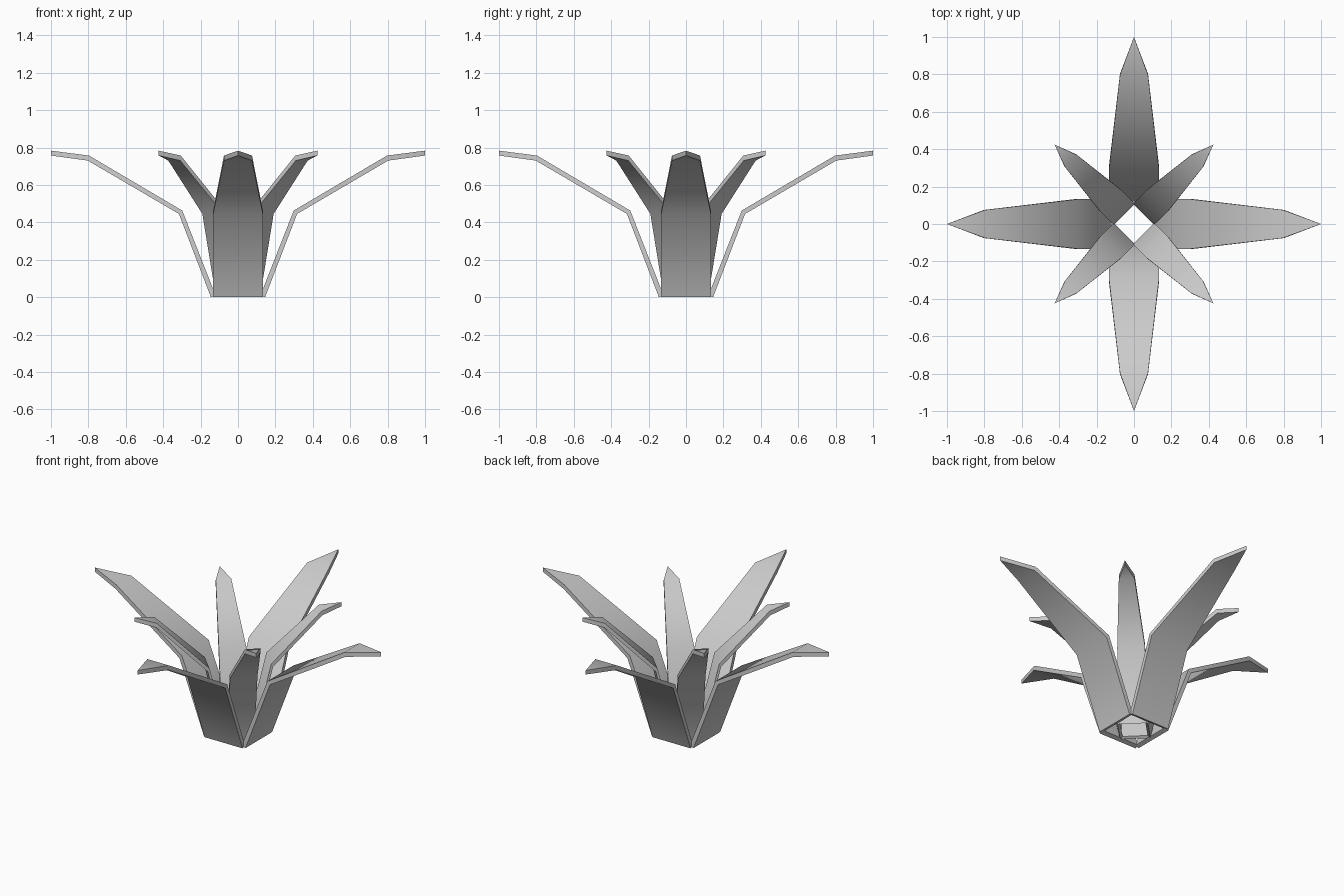
import bpy
import bmesh
import math
from mathutils import Matrix

cube = bpy.data.objects.get("Cube")
if cube:
    bpy.data.objects.remove(cube, do_unlink=True)

# Single grey leaf colour
GREY = (0.6, 0.6, 0.6, 1.0)
leaf_grey = bpy.data.materials.new("leaf grey")
leaf_grey.use_nodes = True
leaf_grey.diffuse_color = GREY
leaf_grey.node_tree.nodes["Principled BSDF"].inputs["Base Color"].default_value = GREY

# Leaf stations: (underside radius, height), (upper radius, height), half width
STATIONS = [
    ((0.145, 0.0), (0.12, 0.01), 0.133),
    ((0.316, 0.445), (0.298, 0.463), 0.133),
    ((0.803, 0.73), (0.797, 0.757), 0.075),
]
TIP = ((1.0, 0.757), (1.0, 0.783))


def make_leaf(name, angle, spread):
    """Bent, pointed slab growing outward at the given angle."""
    bm = bmesh.new()
    rings = []
    for under, upper, half in STATIONS:
        rings.append([bm.verts.new((r, y, z)) for (r, z), y in
                      ((under, -half), (under, half), (upper, half), (upper, -half))])
    low, high = [bm.verts.new((r, 0, z)) for r, z in TIP]

    # Base cap and the long slab sections
    bm.faces.new(rings[0])
    for a, b in zip(rings, rings[1:]):
        for i in range(4):
            j = (i + 1) % 4
            bm.faces.new((a[i], a[j], b[j], b[i]))

    # Pointed end
    a, b, c, d = rings[-1]
    for face in ((a, b, low), (c, d, high), (b, c, high, low), (d, a, low, high)):
        bm.faces.new(face)

    bm.transform(Matrix.Rotation(angle, 4, "Z") @ Matrix.Diagonal((spread, spread, 1, 1)))
    bmesh.ops.recalc_face_normals(bm, faces=bm.faces)
    mesh = bpy.data.meshes.new(name)
    bm.to_mesh(mesh)
    bm.free()
    mesh.materials.append(leaf_grey)
    leaf = bpy.data.objects.new(name, mesh)
    bpy.context.collection.objects.link(leaf)
    return leaf


# Four wide outer leaves and four narrow inner leaves between them
leaves = []
for i, (side, corner) in enumerate((("left", "back_left"), ("back", "back_right"),
                                    ("right", "front_right"), ("front", "front_left"))):
    turn = i * math.pi / 2
    leaves.append(make_leaf("outer_leaf_" + side, turn, 1.0))
    leaves.append(make_leaf("inner_leaf_" + corner, turn + math.pi / 4, 0.6))

# Smooth along the bends, sharp at the rims
bpy.ops.object.select_all(action="DESELECT")
for leaf in leaves:
    leaf.select_set(True)
bpy.context.view_layer.objects.active = leaves[0]
bpy.ops.object.shade_smooth_by_angle(angle=math.radians(60))
